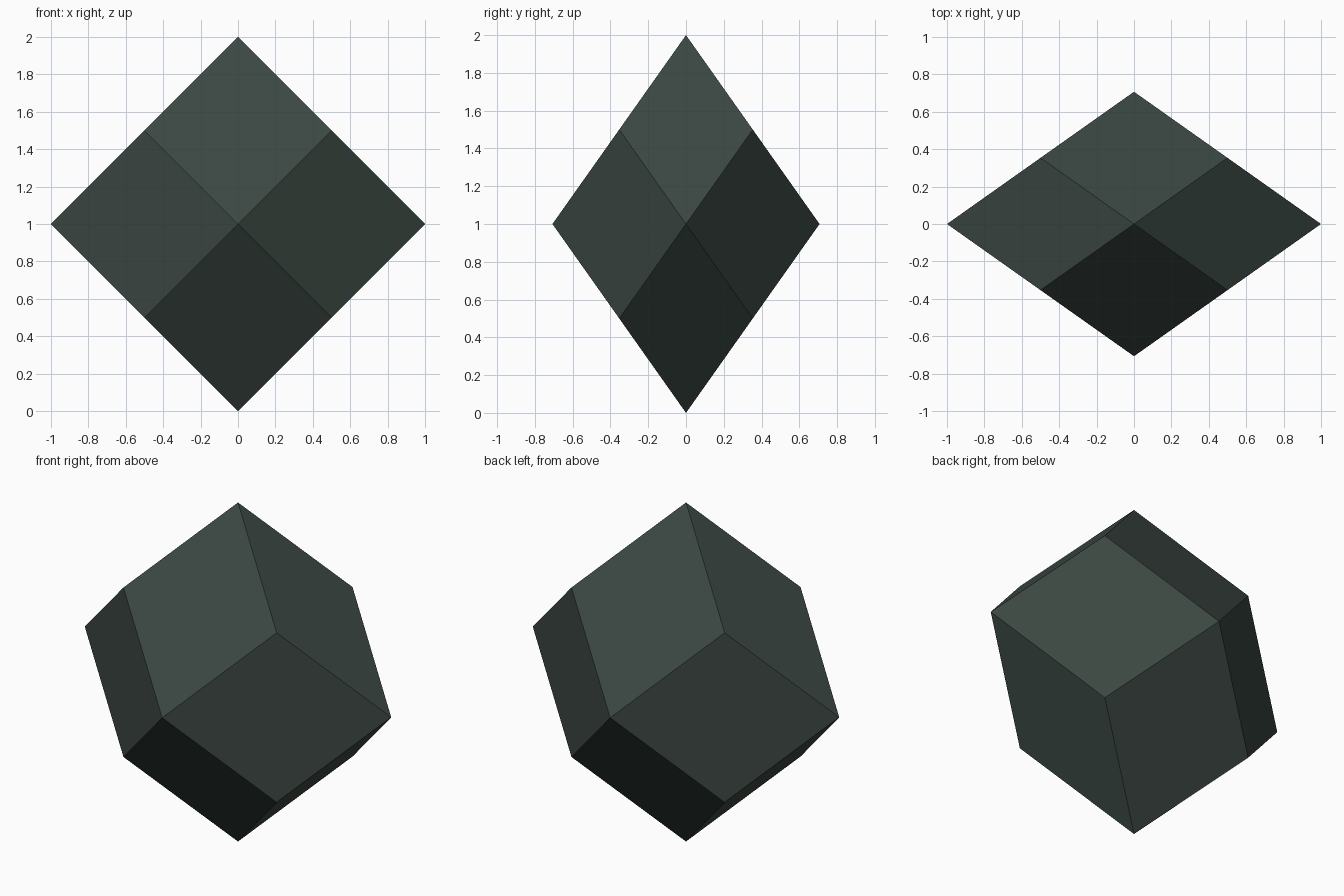
import bpy, bmesh, math
from mathutils import Vector

if "Cube" in bpy.data.objects:
    bpy.data.objects.remove(bpy.data.objects["Cube"])

# Single dark green-grey colour
mat = bpy.data.materials.new("dark_green_grey")
mat.diffuse_color = (0.045, 0.065, 0.056, 1.0)
mat.use_nodes = True
mat.node_tree.nodes["Principled BSDF"].inputs["Base Color"].default_value = mat.diffuse_color

# Rhombic dodecahedron: a cube with a pyramid raised on every side,
# whose coplanar triangles merge into twelve rhombi
bm = bmesh.new()
bmesh.ops.create_cube(bm, size=1.0)
bmesh.ops.poke(bm, faces=bm.faces[:], offset=0.0)
for v in bm.verts:
    if v.co.length < 0.6:            # side centres become the pyramid tips
        v.co = v.co.normalized()
bm.normal_update()
bmesh.ops.dissolve_limit(bm, angle_limit=math.radians(1),
                         verts=bm.verts[:], edges=bm.edges[:])

# Flatten front to back and stand it on the ground
bmesh.ops.scale(bm, vec=Vector((1, math.sqrt(0.5), 1)), verts=bm.verts[:])
bmesh.ops.translate(bm, vec=Vector((0, 0, 1)), verts=bm.verts[:])
bmesh.ops.recalc_face_normals(bm, faces=bm.faces[:])

mesh = bpy.data.meshes.new("faceted_stone")
bm.to_mesh(mesh)
bm.free()
mesh.materials.append(mat)
bpy.context.collection.objects.link(bpy.data.objects.new("faceted_stone", mesh))
